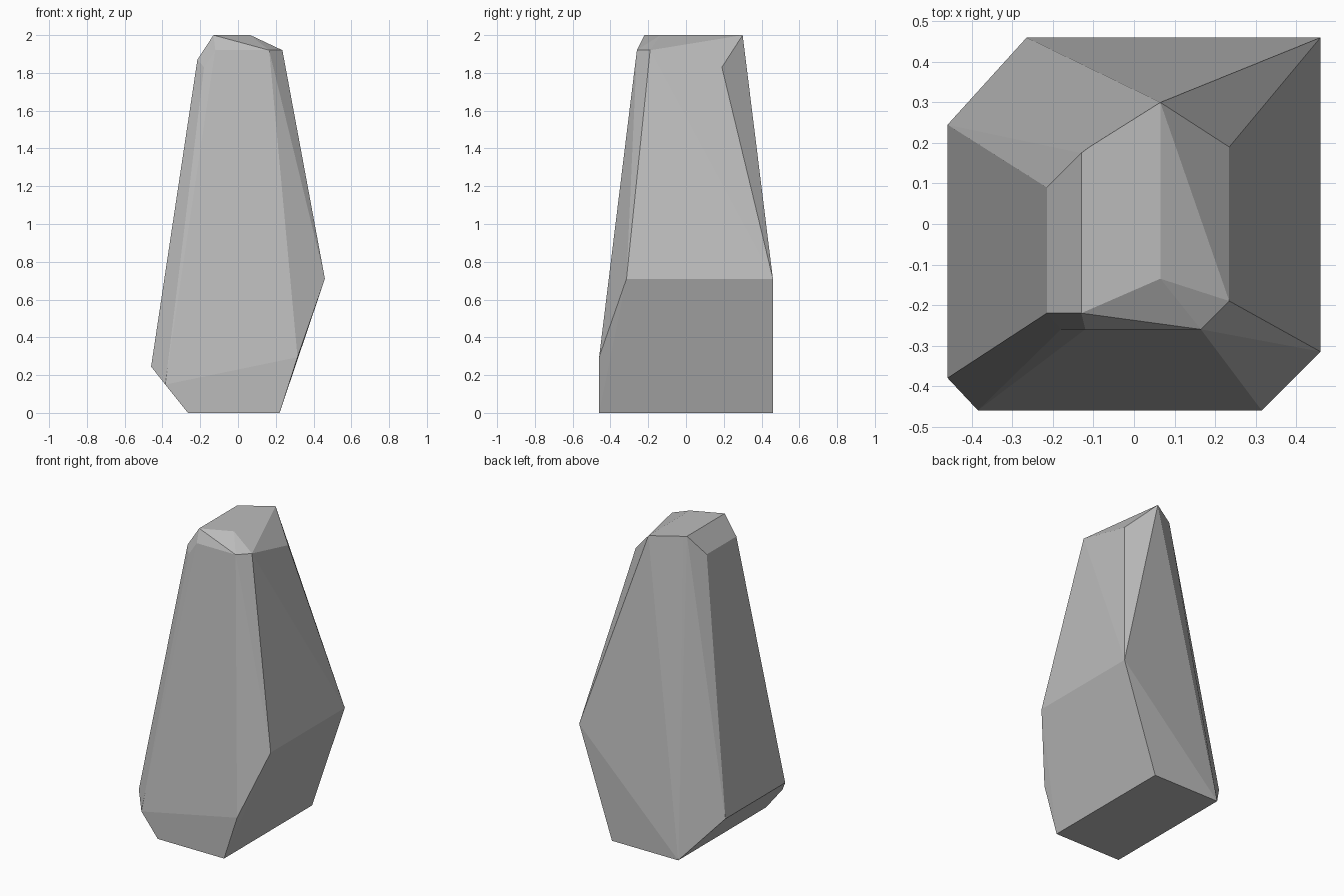
import bpy
import bmesh
from math import radians

default_cube = bpy.data.objects.get("Cube")
if default_cube:
    bpy.data.objects.remove(default_cube, do_unlink=True)

# Single flat stone colour
stone = bpy.data.materials.new("grey stone")
stone.use_nodes = True
colour = (0.5, 0.5, 0.5, 1)
stone.diffuse_color = colour
stone.node_tree.nodes["Principled BSDF"].inputs["Base Color"].default_value = colour


def edge_pair(x, z, front, back):
    """Two corners of one chamfer edge that runs from front to back."""
    return [(x, front, z), (x, back, z)]


# Chamfer edges that shape the block, from the base upward
corners = []
corners += edge_pair(-.265, 0, -.46, .46)       # base, right edge
corners += edge_pair(.22, 0, -.46, .46)         # base, left edge
corners += edge_pair(-.46, .245, -.38, .245)    # widest right edge
corners += edge_pair(.46, .71, -.315, .46)      # widest left edge
corners += edge_pair(-.215, 1.87, -.22, .09)    # right shoulder
corners += edge_pair(-.13, 2, -.22, .175)       # top, right edge
corners += edge_pair(.065, 2, -.135, .30)       # top, left edge

# Corners where the front and back bevels cut the block
corners += [(-.385, -.46, .15), (.315, -.46, .295)]
corners += [(-.18, -.26, 1.83), (-.12, -.26, 1.92), (.165, -.26, 1.92)]
corners += [(.235, -.19, 1.92), (.235, .19, 1.83), (-.11, .19, 2)]

# Wrap the corners in flat planes and merge the flat triangles
bm = bmesh.new()
for corner in corners:
    bm.verts.new(corner)
bmesh.ops.convex_hull(bm, input=bm.verts[:])
bmesh.ops.dissolve_limit(bm, angle_limit=radians(3), verts=bm.verts[:], edges=bm.edges[:])
bmesh.ops.recalc_face_normals(bm, faces=bm.faces[:])

mesh = bpy.data.meshes.new("standing_stone")
bm.to_mesh(mesh)
bm.free()
mesh.materials.append(stone)
rock = bpy.data.objects.new("standing_stone", mesh)
bpy.context.collection.objects.link(rock)
